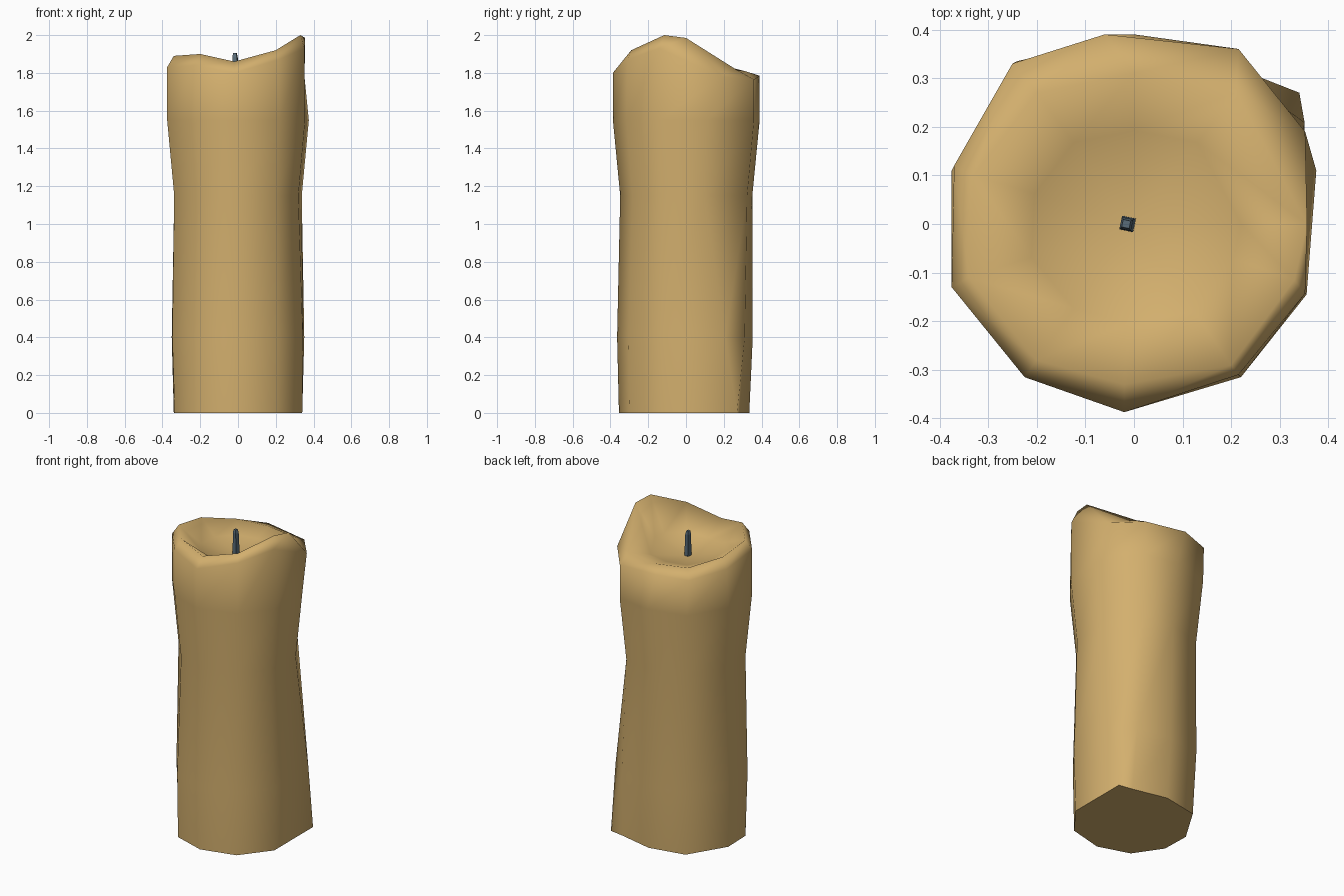
import bpy, bmesh, math
from mathutils import Vector

if "Cube" in bpy.data.objects:
    bpy.data.objects.remove(bpy.data.objects["Cube"])


def material(name, rgb):
    m = bpy.data.materials.new(name)
    m.diffuse_color = (*rgb, 1)
    m.use_nodes = True
    m.node_tree.nodes["Principled BSDF"].inputs["Base Color"].default_value = m.diffuse_color
    return m


def finish(bm, name, mat):
    bmesh.ops.recalc_face_normals(bm, faces=bm.faces)
    me = bpy.data.meshes.new(name)
    bm.to_mesh(me)
    bm.free()
    me.materials.append(mat)
    ob = bpy.data.objects.new(name, me)
    bpy.context.collection.objects.link(ob)
    return ob


wax = material("tan wax", (0.65, 0.43, 0.155))
char = material("slate wick", (0.10, 0.15, 0.19))

# Candle cross-sections, ten corners each, counter-clockwise from the right
base = [(.34, -.12), (.34, .27), (.25, .285), (.03, .335), (-.2, .29),
        (-.34, .06), (-.335, -.12), (-.22, -.29), (-.02, -.355), (.2, -.3)]
upper = [(.355, -.145), (.375, .11), (.215, .36), (0, .39), (-.24, .335),
         (-.375, .11), (-.375, -.13), (-.225, -.315), (-.02, -.387), (.22, -.315)]
shoulder = [(.352, -.143, 1.93), (.352, .19, 1.78), (.215, .36, 1.765),
            (-.06, .39, 1.785), (-.25, .33, 1.775), (-.37, .12, 1.80),
            (-.375, -.13, 1.83), (-.225, -.315, 1.84), (-.02, -.387, 1.80),
            (.215, -.31, 1.87)]
rim = [(.33, -.115, 2.0), (.356, 0, 1.985), (.21, .27, 1.815), (0, .31, 1.81),
       (-.2, .27, 1.82), (-.33, .1, 1.86), (-.34, -.11, 1.89), (-.2, -.28, 1.90),
       (-.02, -.33, 1.86), (.2, -.29, 1.92)]

waist = [(x * .9, y * .9) for x, y in upper]
low = [((a[0] * .6 + b[0] * .4) * 1.035, (a[1] * .6 + b[1] * .4) * 1.035)
       for a, b in zip(base, waist)]
flat = lambda ring, z: [(x, y, z) for x, y in ring]
# Sunken pool inside the rim
pool = [(x * .62, y * .62, 1.775 + (z - 1.8) * .15) for x, y, z in rim]

rings = [flat(base, 0), flat(low, .4), flat(waist, 1.15), flat(upper, 1.55),
         shoulder, rim, pool]

bm = bmesh.new()
loops = [[bm.verts.new(p) for p in ring] for ring in rings]
n = len(base)
for a, b in zip(loops, loops[1:]):
    for i in range(n):
        j = (i + 1) % n
        bm.faces.new((a[i], a[j], b[j], b[i]))
centre = bm.verts.new((-.01, 0, 1.745))
for i in range(n):
    bm.faces.new((loops[-1][i], loops[-1][(i + 1) % n], centre))
for f in bm.faces:
    f.smooth = True
bottom = bm.faces.new(loops[0][::-1])
for e in bottom.edges:
    e.smooth = False
finish(bm, "candle_body", wax)

# Wick: slightly tapered, turned square rod
bm = bmesh.new()
profile = [(.021, 1.70), (.019, 1.80), (.017, 1.885), (.011, 1.906)]
loops = []
for r, z in profile:
    lean = (z - 1.7) * -.02
    loops.append([bm.verts.new((-.012 + lean + r * math.cos(a), r * math.sin(a), z))
                  for a in (math.radians(33 + 90 * k) for k in range(4))])
for a, b in zip(loops, loops[1:]):
    for i in range(4):
        j = (i + 1) % 4
        bm.faces.new((a[i], a[j], b[j], b[i]))
bm.faces.new(loops[0][::-1])
bm.faces.new(loops[-1])
finish(bm, "wick", char)
